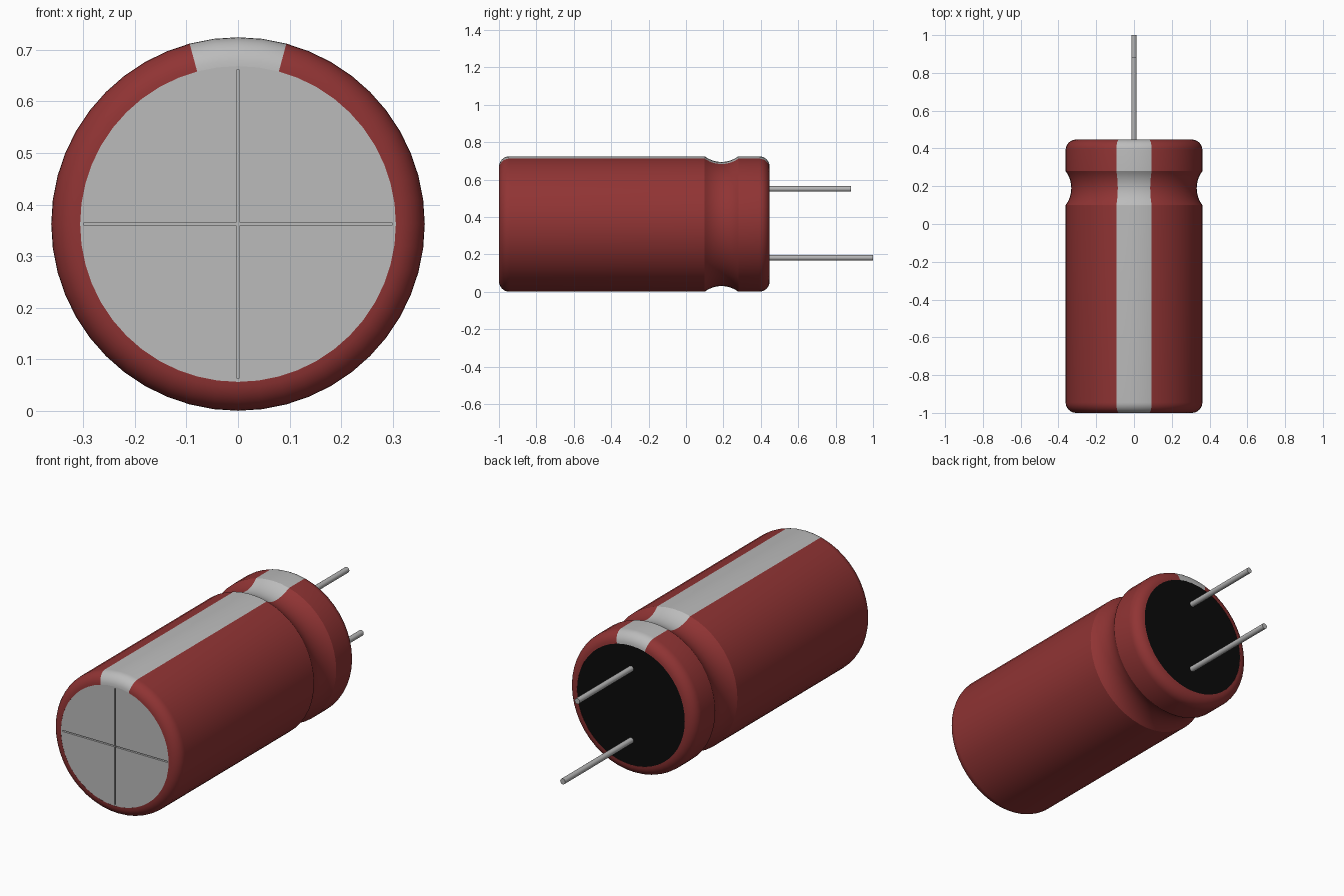
import bpy, bmesh, math

if "Cube" in bpy.data.objects:
    bpy.data.objects.remove(bpy.data.objects["Cube"], do_unlink=True)

R, RIM, ZC = 0.362, 0.306, 0.3625     # body radius, end disc radius, axis height
Y0, Y1 = -1.0, 0.447                  # front and back of the can
SEG = 48


def material(name, rgb, metallic=0.0):
    m = bpy.data.materials.new(name)
    m.use_nodes = True
    m.diffuse_color = (*rgb, 1)
    bsdf = m.node_tree.nodes["Principled BSDF"]
    bsdf.inputs["Base Color"].default_value = (*rgb, 1)
    bsdf.inputs["Roughness"].default_value = 0.5
    return m


red = material("red sleeve", (0.28, 0.034, 0.034))
grey = material("light grey", (0.5, 0.5, 0.5))
black = material("black rubber", (0.003, 0.003, 0.003))
metal = material("lead metal", (0.46, 0.46, 0.46))


def finish(bm, name, mats, smooth=True):
    bmesh.ops.recalc_face_normals(bm, faces=bm.faces)
    me = bpy.data.meshes.new(name)
    bm.to_mesh(me)
    bm.free()
    for m in mats:
        me.materials.append(m)
    ob = bpy.data.objects.new(name, me)
    bpy.context.collection.objects.link(ob)
    if smooth:
        bpy.ops.object.select_all(action='DESELECT')
        ob.select_set(True)
        bpy.context.view_layer.objects.active = ob
        bpy.ops.object.shade_smooth_by_angle(angle=math.radians(30))
    return ob


def revolve(bm, profile, seg, x=0.0, z=ZC, caps=False):
    """Spin (radius, y) points around an axis parallel to y."""
    rings = []
    for r, y in profile:
        rings.append([bm.verts.new((x + r * math.sin(2 * math.pi * i / seg), y,
                                    z + r * math.cos(2 * math.pi * i / seg)))
                      for i in range(seg)])
    for a, b in zip(rings, rings[1:]):
        for i in range(seg):
            j = (i + 1) % seg
            bm.faces.new((a[i], a[j], b[j], b[i]))
    if caps:
        bm.faces.new(rings[0])
        bm.faces.new(rings[-1])


# Sleeve: rounded ends and a crimped groove, with a stripe along the top
e = R - RIM
quarter = [math.pi / 2 * i / 8 for i in range(9)]
profile = [(RIM, Y0 + 0.012)]
profile += [(RIM + e * math.sin(a), Y0 + e - e * math.cos(a)) for a in quarter]
depth, half, mid = 0.03, 0.09, 0.19
arc_r = (half ** 2 + depth ** 2) / (2 * depth)
span = math.asin(half / arc_r)
for i in range(13):
    a = -span + 2 * span * i / 12
    profile.append((R - depth + arc_r - arc_r * math.cos(a), mid + arc_r * math.sin(a)))
profile += [(RIM + e * math.cos(a), Y1 - e + e * math.sin(a)) for a in quarter]
profile.append((RIM, Y1 - 0.012))
bm = bmesh.new()
revolve(bm, profile, SEG)
for f in bm.faces:
    c = f.calc_center_median()
    if abs(math.atan2(c.x, c.z - ZC)) < math.radians(15):
        f.material_index = 1
finish(bm, "sleeve", [red, grey])

# Front can end: four raised quarters over a disc leave a cross-shaped score
bm = bmesh.new()
revolve(bm, [(RIM, Y0 + 0.012), (RIM, Y0 + 0.02)], SEG, caps=True)
g = 0.003
score_end = RIM - 0.008
a0 = math.asin(g / RIM)
for k in range(4):
    angles = [a0] + [2 * math.pi * i / SEG for i in range(1, SEG // 4)] + [math.pi / 2 - a0]
    pts = [(g, g)] + [(RIM * math.cos(a), RIM * math.sin(a)) for a in angles]
    c, s = round(math.cos(k * math.pi / 2)), round(math.sin(k * math.pi / 2))
    front = [bm.verts.new((u * c - v * s, Y0 + 0.0005, ZC + u * s + v * c)) for u, v in pts]
    back = [bm.verts.new((v.co.x, Y0 + 0.0125, v.co.z)) for v in front]
    bm.faces.new(front)
    for i in range(len(front)):
        j = (i + 1) % len(front)
        bm.faces.new((front[i], back[i], back[j], front[j]))
    # Fill at the outer tip of each score arm
    tip = [(score_end, -g), (RIM, -g), (RIM, g), (score_end, g)]
    bm.faces.new([bm.verts.new((u * c - v * s, Y0 + 0.0005, ZC + u * s + v * c)) for u, v in tip])
finish(bm, "can_end", [grey], smooth=False)

# Rubber seal at the back
bm = bmesh.new()
revolve(bm, [(RIM, Y1 - 0.012), (RIM, Y1 - 0.001)], SEG, caps=True)
finish(bm, "rubber_seal", [black], smooth=False)

# Wire leads, the lower one longer
for name, z, end in (("upper_lead", 0.55, 0.883), ("lower_lead", 0.182, 1.0)):
    bm = bmesh.new()
    revolve(bm, [(0.0145, Y1 - 0.01), (0.0145, end)], 16, z=z, caps=True)
    finish(bm, name, [metal])
